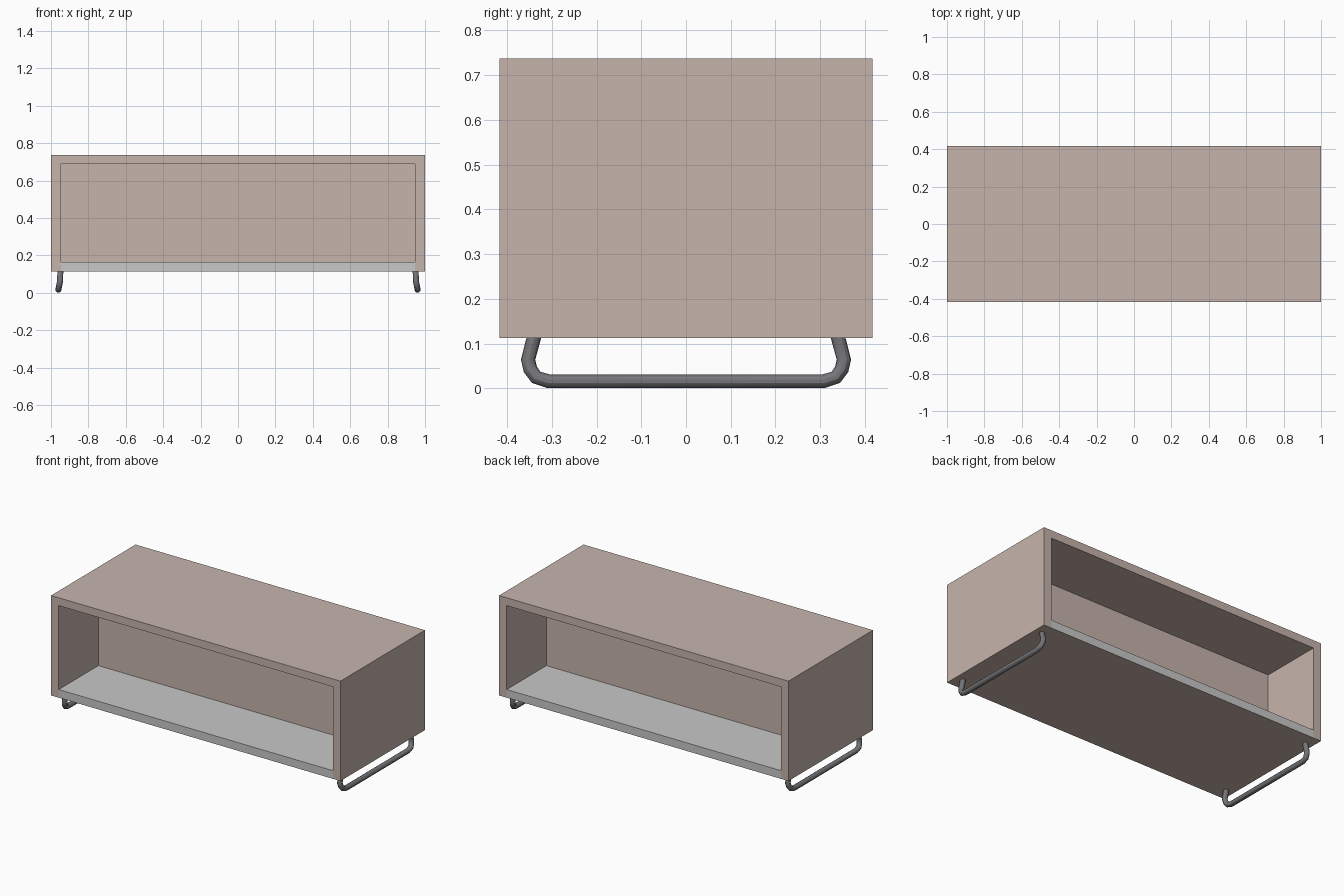
import bpy, bmesh
from mathutils import Vector, Matrix

if "Cube" in bpy.data.objects:
    bpy.data.objects.remove(bpy.data.objects["Cube"], do_unlink=True)


def material(name, color, roughness=0.6):
    m = bpy.data.materials.new(name)
    m.use_nodes = True
    m.diffuse_color = (*color, 1)
    bsdf = m.node_tree.nodes["Principled BSDF"]
    bsdf.inputs["Base Color"].default_value = (*color, 1)
    bsdf.inputs["Roughness"].default_value = roughness
    return m


wood = material("warm_beige", (0.565, 0.456, 0.413))
grey = material("light_grey", (0.58, 0.58, 0.58))
metal = material("dark_metal", (0.18, 0.18, 0.195))

# Overall sizes
HALF_W, HALF_D = 1.0, 0.417
BOTTOM, TOP = 0.113, 0.737
BOARD = 0.051
DIVIDER = 0.026
IN_X, IN_LOW, IN_HIGH = HALF_W - BOARD - 0.002, BOTTOM + BOARD, TOP - BOARD + 0.002

# Cabinet: a block cut into a grid, with a bay pushed in from front and back
bm = bmesh.new()
bmesh.ops.create_cube(bm, size=1, matrix=Matrix.Translation((0, 0, (BOTTOM + TOP) / 2))
                      @ Matrix.Diagonal((2 * HALF_W, 2 * HALF_D, TOP - BOTTOM, 1)))
for point, normal in (((-IN_X, 0, 0), (1, 0, 0)), ((IN_X, 0, 0), (1, 0, 0)),
                      ((0, 0, IN_LOW), (0, 0, 1)), ((0, 0, IN_HIGH), (0, 0, 1))):
    bmesh.ops.bisect_plane(bm, geom=bm.verts[:] + bm.edges[:] + bm.faces[:],
                           plane_co=point, plane_no=normal)
bm.normal_update()
for side in (-1, 1):
    bay = [f for f in bm.faces if f.normal.y * side > 0.9
           and abs(f.calc_center_median().x) < IN_X
           and IN_LOW < f.calc_center_median().z < IN_HIGH]
    pushed = bmesh.ops.extrude_face_region(bm, geom=bay)
    bmesh.ops.delete(bm, geom=[f for f in bay if f.is_valid], context='FACES_ONLY')
    verts = [v for v in pushed["geom"] if isinstance(v, bmesh.types.BMVert)]
    bmesh.ops.translate(bm, verts=verts, vec=(0, -side * (HALF_D - DIVIDER), 0))
bmesh.ops.recalc_face_normals(bm, faces=bm.faces[:])

# Grey floor board: its upper faces and its exposed front and back edges
for f in bm.faces:
    c = f.calc_center_median()
    shelf = abs(c.x) < IN_X and c.z < IN_LOW + 0.001
    f.material_index = 1 if shelf and f.normal.z > -0.5 else 0
mesh = bpy.data.meshes.new("cabinet")
bm.to_mesh(mesh)
bm.free()
mesh.materials.append(wood)
mesh.materials.append(grey)
cabinet = bpy.data.objects.new("cabinet", mesh)
bpy.context.collection.objects.link(cabinet)

# Bent tube runners, leaning slightly outwards (x, y, z of one half)
half = [(0.95, 0.339, BOTTOM + 0.004), (0.951, 0.353, 0.064), (0.955, 0.348, 0.043),
        (0.959, 0.335, 0.025), (0.96, 0.307, 0.016)]
path = half + [(x, -y, z) for x, y, z in reversed(half)]
for name, side in (("left_runner", 1), ("right_runner", -1)):
    curve = bpy.data.curves.new(name, 'CURVE')
    curve.dimensions = '3D'
    curve.bevel_depth = 0.016
    curve.bevel_resolution = 4
    curve.use_fill_caps = True
    spline = curve.splines.new('POLY')
    spline.points.add(len(path) - 1)
    for p, (x, y, z) in zip(spline.points, path):
        p.co = (x * side, y, z, 1)
    curve.materials.append(metal)
    runner = bpy.data.objects.new(name, curve)
    bpy.context.collection.objects.link(runner)
    bpy.ops.object.select_all(action='DESELECT')
    runner.select_set(True)
    bpy.context.view_layer.objects.active = runner
    bpy.ops.object.convert(target='MESH')
    bpy.ops.object.shade_smooth_by_angle()
